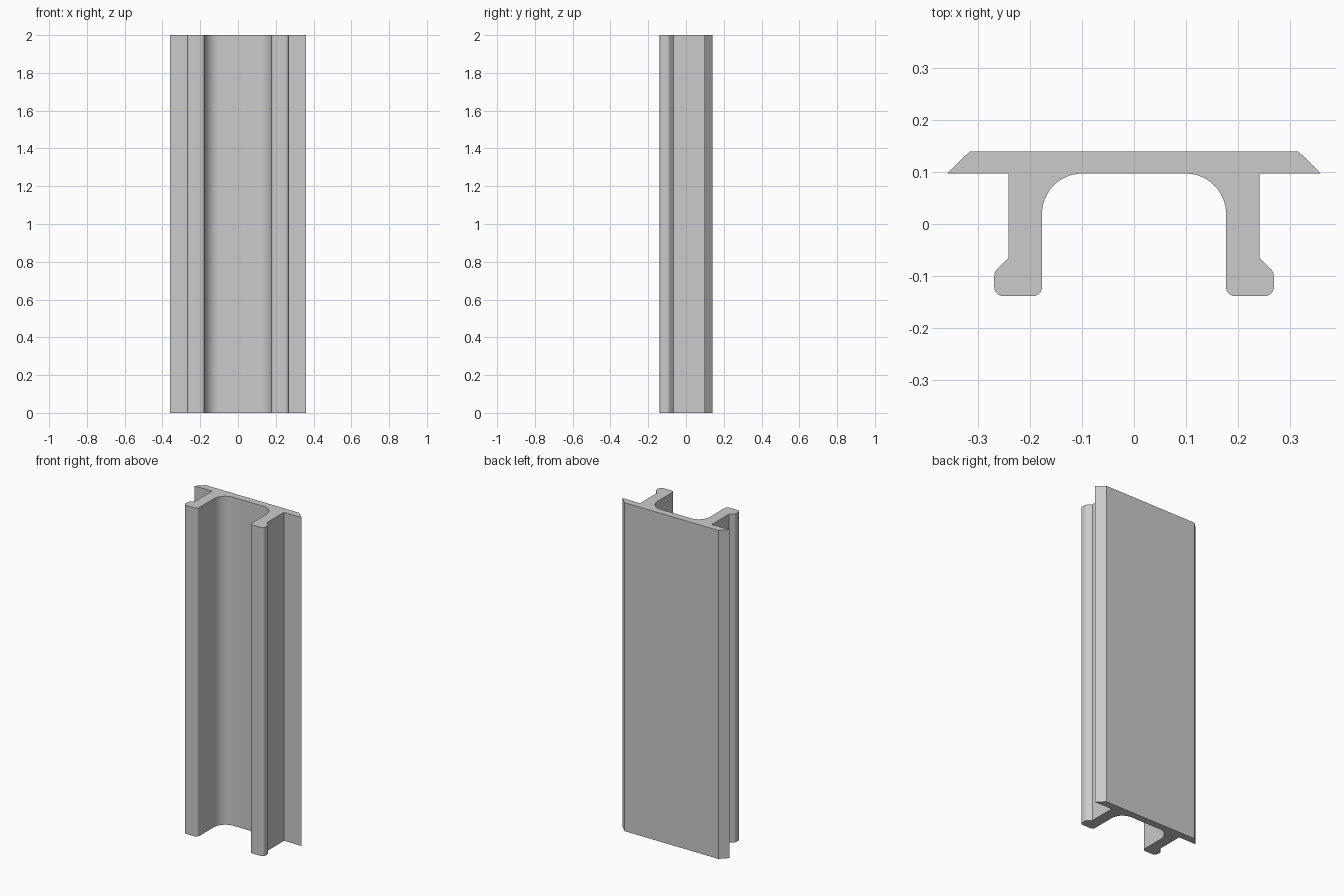
import bpy, bmesh, math
from mathutils import Vector

cube = bpy.data.objects.get("Cube")
if cube:
    bpy.data.objects.remove(cube, do_unlink=True)

HEIGHT = 2.0

grey = bpy.data.materials.new("plain_grey")
grey.use_nodes = True
colour = (0.6, 0.6, 0.6, 1)
grey.diffuse_color = colour
grey.node_tree.nodes["Principled BSDF"].inputs["Base Color"].default_value = colour


def rounded(corners):
    """Replace each (x, y, radius, steps) corner with a tangent arc."""
    path = []
    for i, (x, y, radius, steps) in enumerate(corners):
        p = Vector((x, y))
        if radius == 0:
            path.append(p)
            continue
        a = (Vector(corners[i - 1][:2]) - p).normalized()
        b = (Vector(corners[i + 1][:2]) - p).normalized()
        half = a.angle(b) / 2
        centre = p + (a + b).normalized() * radius / math.sin(half)
        start = p + a * radius / math.tan(half) - centre
        end = p + b * radius / math.tan(half) - centre
        sweep = start.angle(end)
        for k in range(steps + 1):
            t = k / steps
            path.append(centre + (start * math.sin((1 - t) * sweep)
                                  + end * math.sin(t * sweep)) / math.sin(sweep))
    return path


# Left half of the cross-section, from the back plate round to the channel
half = rounded([
    (0.316, 0.14, 0, 0),
    (0.36, 0.097, 0, 0),
    (0.242, 0.097, 0, 0),
    (0.242, -0.066, 0, 0),
    (0.269, -0.092, 0.02, 6),
    (0.269, -0.139, 0.018, 8),
    (0.177, -0.139, 0.018, 8),
    (0.177, 0.097, 0.077, 16),
    (0, 0.097, 0, 0),
])[:-1]
outline = half + [Vector((-p.x, p.y)) for p in reversed(half)]

# Extrude the mirrored section to full height
bm = bmesh.new()
base = bm.faces.new([bm.verts.new((p.x, p.y, 0)) for p in outline])
side = bmesh.ops.extrude_face_region(bm, geom=[base], use_keep_orig=True)
top = [v for v in side["geom"] if isinstance(v, bmesh.types.BMVert)]
bmesh.ops.translate(bm, verts=top, vec=(0, 0, HEIGHT))
bmesh.ops.recalc_face_normals(bm, faces=bm.faces)

mesh = bpy.data.meshes.new("channel_rail")
bm.to_mesh(mesh)
bm.free()
mesh.materials.append(grey)
rail = bpy.data.objects.new("channel_rail", mesh)
bpy.context.collection.objects.link(rail)

# Smooth fillets, crisp corners
bpy.ops.object.select_all(action="DESELECT")
rail.select_set(True)
bpy.context.view_layer.objects.active = rail
bpy.ops.object.shade_smooth_by_angle(angle=math.radians(30))
